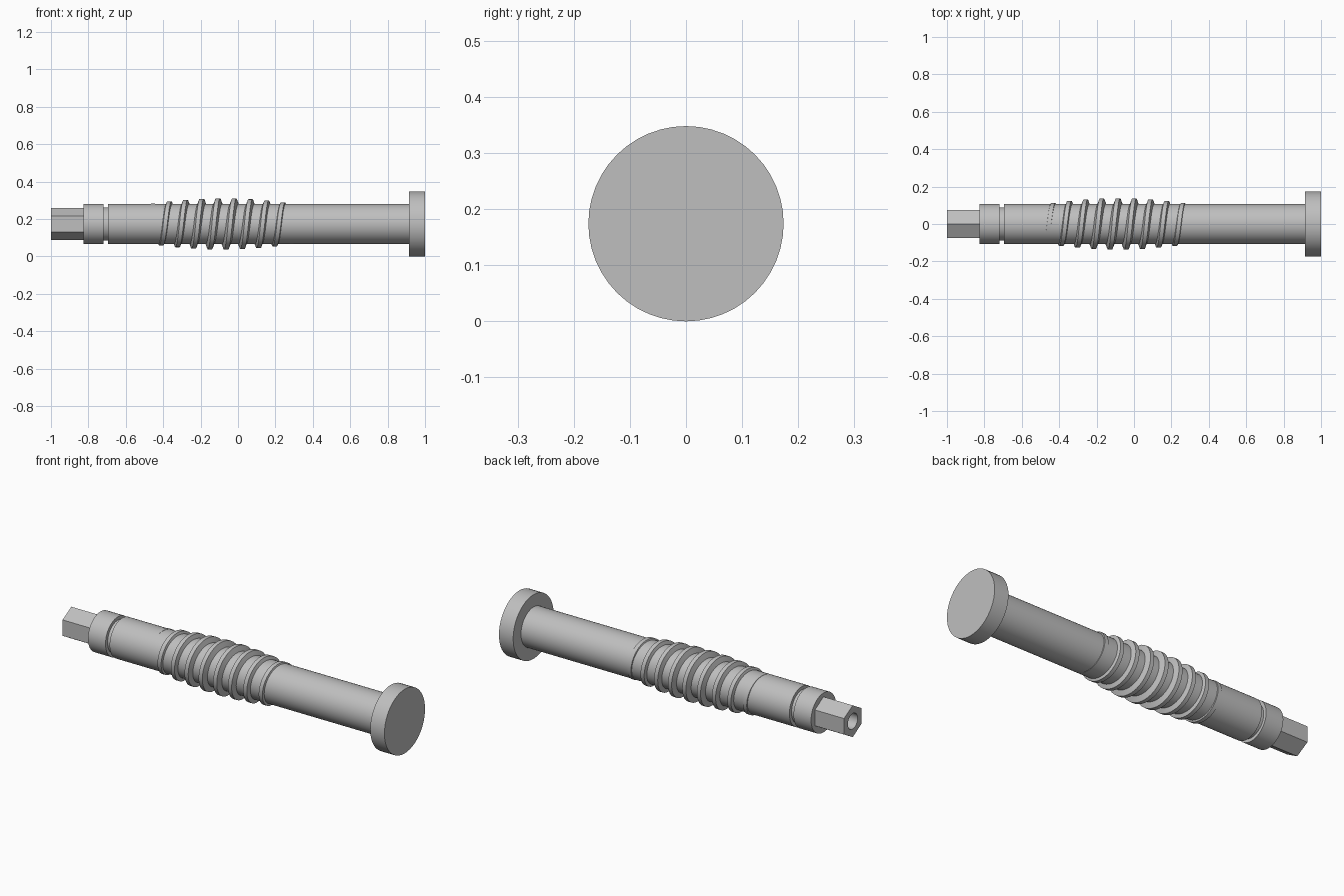
import bpy, bmesh, math

cube = bpy.data.objects.get("Cube")
if cube:
    bpy.data.objects.remove(cube, do_unlink=True)

AXIS_Z = 0.174
BODY_R = 0.107

steel = bpy.data.materials.new("grey steel")
steel.use_nodes = True
GREY = (0.52, 0.52, 0.52, 1)
steel.diffuse_color = GREY
steel.node_tree.nodes["Principled BSDF"].inputs["Base Color"].default_value = GREY


def loft(name, rings, closed=True):
    """Skin rings of points in order, with end caps."""
    bm = bmesh.new()
    loops = [[bm.verts.new(p) for p in ring] for ring in rings]
    n = len(loops[0])
    for a, b in zip(loops, loops[1:]):
        for i in range(n):
            j = (i + 1) % n
            bm.faces.new((a[i], a[j], b[j], b[i]))
    bm.faces.new(loops[0])
    bm.faces.new(loops[-1])
    bmesh.ops.recalc_face_normals(bm, faces=bm.faces)
    mesh = bpy.data.meshes.new(name)
    bm.to_mesh(mesh)
    bm.free()
    mesh.materials.append(steel)
    obj = bpy.data.objects.new(name, mesh)
    bpy.context.collection.objects.link(obj)
    bpy.ops.object.select_all(action='DESELECT')
    obj.select_set(True)
    bpy.context.view_layer.objects.active = obj
    bpy.ops.object.shade_smooth_by_angle(angle=math.radians(25))
    return obj


def around(x, r, angle):
    # angle runs from the bottom through the front to the top
    return (x, -r * math.sin(angle), AXIS_Z - r * math.cos(angle))


def circle(x, r, n=48):
    return [around(x, r, math.tau * i / n) for i in range(n)]


def hexagon(x, r, n=48):
    # points spread along six straight sides, corners at top and bottom
    apothem = r * math.cos(math.pi / 6)
    pts = []
    for i in range(n):
        a = math.tau * i / n
        local = a % (math.pi / 3) - math.pi / 6
        if i % (n // 6) == 0:
            local = math.pi / 6
        pts.append(around(x, apothem / math.cos(local), a))
    return pts


# Shaft with a retaining groove near the drive end
loft("shaft", [circle(x, r) for x, r in (
    (-0.825, BODY_R), (-0.72, BODY_R), (-0.72, 0.089),
    (-0.695, 0.089), (-0.695, BODY_R), (0.92, BODY_R))])

# Flat round head
loft("head", [circle(0.915, 0.174), circle(1.0, 0.174)])

# Hexagonal drive with a blind centre hole
loft("hex_drive", [hexagon(-0.82, 0.086), hexagon(-1.0, 0.086),
                   circle(-1.0, 0.042), circle(-0.85, 0.042)])

# Barrel-shaped worm thread, sinking into the shaft at both ends
PITCH, MIDDLE, STEPS = 0.0868, -0.085, 48
section = ((-0.027, -0.045), (-0.011, 0), (0.011, 0), (0.027, -0.045))
rings = []
for k in range(int(-4.7 * STEPS), int(4.05 * STEPS)):
    x = -0.0635 + PITCH * k / STEPS
    crest = 0.137 - 0.03 * ((x - MIDDLE) / 0.375) ** 2
    rings.append([around(x + dx, crest + dr, math.tau * k / STEPS)
                  for dx, dr in section])
loft("worm_thread", rings)
